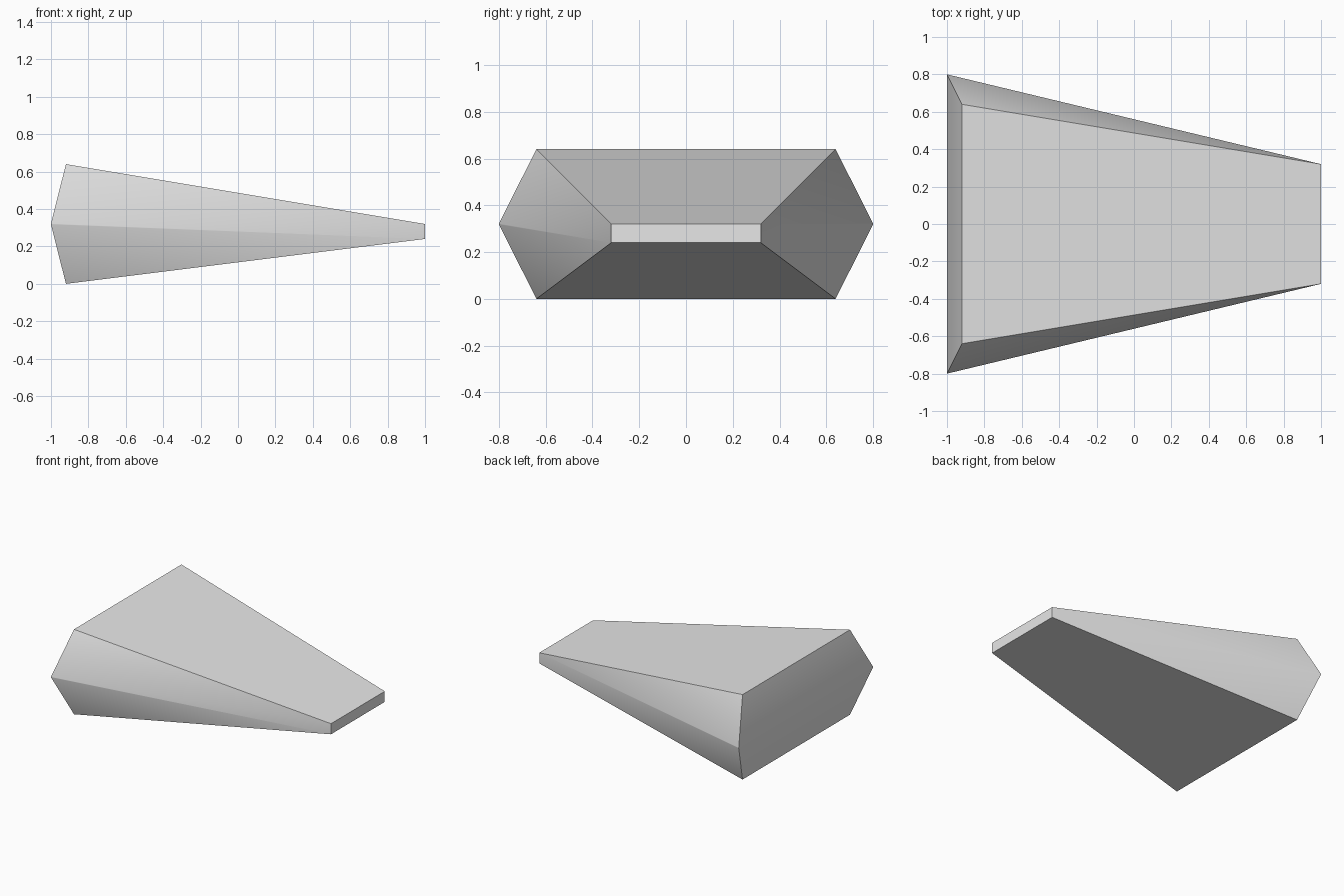
import bpy
import bmesh
import math

cube = bpy.data.objects.get("Cube")
if cube:
    bpy.data.objects.remove(cube, do_unlink=True)

# Single plain grey finish
grey = bpy.data.materials.new("light_grey")
grey.use_nodes = True
grey.diffuse_color = (0.8, 0.8, 0.8, 1)
grey.node_tree.nodes["Principled BSDF"].inputs["Base Color"].default_value = (0.8, 0.8, 0.8, 1)

# Rings from top to bottom: wide-end x, wide-end half width, wide-end z, narrow-end z
NARROW_X, NARROW_HALF = 1.0, 0.32
RINGS = [
    (-0.92, 0.64, 0.64, 0.32),
    (-1.0, 0.8, 0.322, 0.32),
    (-1.0, 0.8, 0.318, 0.24),
    (-0.92, 0.64, 0.0, 0.24),
]

bm = bmesh.new()


def add_ring(x, half, z_wide, z_narrow):
    corners = [(x, -half, z_wide), (NARROW_X, -NARROW_HALF, z_narrow),
               (NARROW_X, NARROW_HALF, z_narrow), (x, half, z_wide)]
    return [bm.verts.new(c) for c in corners]


# Loft the rings into a tapered wedge with a ridge around its waist
loops = [add_ring(*ring) for ring in RINGS]
bm.faces.new(loops[0])
bm.faces.new(reversed(loops[-1]))
for upper, lower in zip(loops, loops[1:]):
    for i in range(4):
        j = (i + 1) % 4
        bm.faces.new((upper[i], lower[i], lower[j], upper[j]))

# Rings share corners at the narrow end
bmesh.ops.remove_doubles(bm, verts=bm.verts, dist=0.001)
bmesh.ops.recalc_face_normals(bm, faces=bm.faces)

mesh = bpy.data.meshes.new("tapered_wedge")
bm.to_mesh(mesh)
bm.free()
mesh.materials.append(grey)
wedge = bpy.data.objects.new("tapered_wedge", mesh)
bpy.context.collection.objects.link(wedge)

# Soft waist and wide end, crisp outer edges
bpy.ops.object.select_all(action="DESELECT")
wedge.select_set(True)
bpy.context.view_layer.objects.active = wedge
bpy.ops.object.shade_smooth_by_angle(angle=math.radians(30))
